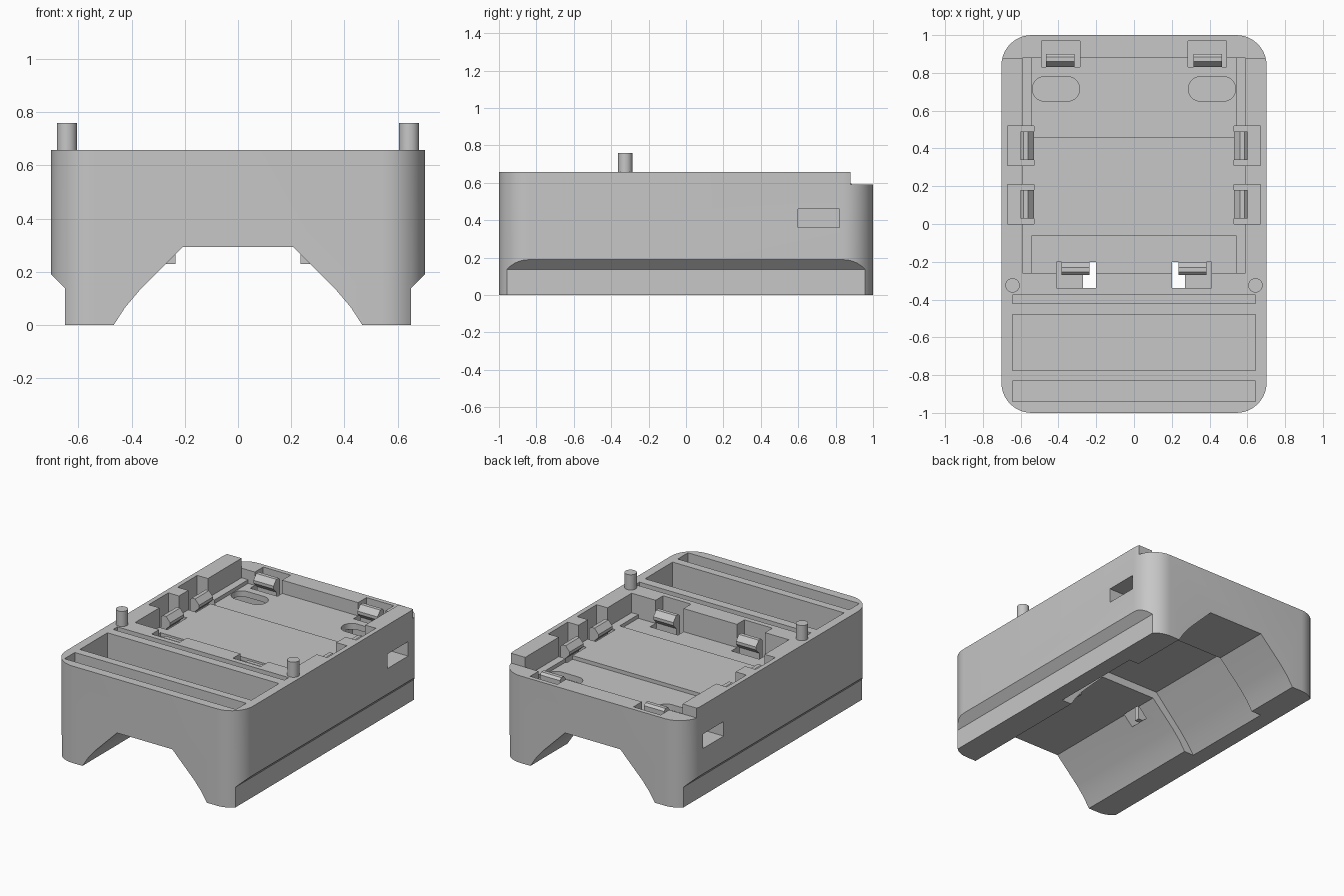
import bpy, bmesh
from math import radians, cos, sin, pi
from mathutils import Vector

default = bpy.data.objects.get("Cube")
if default:
    bpy.data.objects.remove(default, do_unlink=True)

GREY = (0.57, 0.57, 0.57, 1)
mat = bpy.data.materials.new("matte grey")
mat.use_nodes = True
mat.diffuse_color = GREY
mat.node_tree.nodes["Principled BSDF"].inputs["Base Color"].default_value = GREY


def prism(name, points, direction):
    """Extrude a planar loop of points along a direction."""
    bm = bmesh.new()
    face = bm.faces.new([bm.verts.new(p) for p in points])
    out = bmesh.ops.extrude_face_region(bm, geom=[face])
    verts = [g for g in out["geom"] if isinstance(g, bmesh.types.BMVert)]
    bmesh.ops.translate(bm, verts=verts, vec=Vector(direction))
    bmesh.ops.recalc_face_normals(bm, faces=bm.faces)
    mesh = bpy.data.meshes.new(name)
    bm.to_mesh(mesh)
    bm.free()
    mesh.materials.append(mat)
    ob = bpy.data.objects.new(name, mesh)
    bpy.context.collection.objects.link(ob)
    return ob


def box(name, x0, x1, y0, y1, z0, z1):
    return prism(name, [(x0, y0, z0), (x1, y0, z0), (x1, y1, z0), (x0, y1, z0)],
                 (0, 0, z1 - z0))


def rounded(name, cx, cy, hx, hy, r, z0, z1, steps=10):
    """Upright block with rounded corners."""
    pts = []
    for q, (sx, sy) in enumerate([(1, 1), (-1, 1), (-1, -1), (1, -1)]):
        for i in range(steps + 1):
            a = (q + i / steps) * pi / 2
            pts.append((cx + sx * (hx - r) + r * cos(a),
                        cy + sy * (hy - r) + r * sin(a), z0))
    return prism(name, pts, (0, 0, z1 - z0))


def cut(target, cutter):
    cutter.hide_render = True
    mod = target.modifiers.new("cut", "BOOLEAN")
    mod.operation = "DIFFERENCE"
    mod.solver = "EXACT"
    mod.object = cutter
    bpy.context.view_layer.objects.active = target
    bpy.ops.object.modifier_apply(modifier=mod.name)
    bpy.data.objects.remove(cutter, do_unlink=True)


def smooth(ob):
    bpy.ops.object.select_all(action="DESELECT")
    ob.select_set(True)
    bpy.context.view_layer.objects.active = ob
    bpy.ops.object.shade_smooth_by_angle(angle=radians(25))


def arch(name, half, y0, y1):
    loop = half + [(-x, z) for x, z in reversed(half)]
    return prism(name, [(x, y0, z) for x, z in loop], (0, y1 - y0, 0))


TOP, FLOOR, LOW = 0.657, 0.525, 0.5
body = rounded("case_body", 0, 0, 0.702, 1, 0.16, 0, TOP)

# Lowered rear lip
cut(body, box("cutter", -1, 1, 0.88, 1.2, 0.59, 1))

# Arched channel underneath, with a wider middle section
cut(body, arch("cutter", [(0.5, -0.05), (0.467, 0), (0.425, 0.065), (0.37, 0.13),
                          (0.207, 0.293)], -1.2, 1.2))
cut(body, arch("cutter", [(0.57, -0.05), (0.54, 0), (0.49, 0.07), (0.43, 0.14),
                          (0.235, 0.345)], -0.06, 0.6))

# Main pocket with its two deeper areas
cut(body, box("cutter", -0.59, 0.59, -0.26, 0.88, FLOOR, 1))
cut(body, box("cutter", -0.54, 0.54, 0.46, 0.88, LOW, 1))
cut(body, box("cutter", -0.54, 0.54, -0.26, -0.06, LOW, 1))

# Three open trays at the front
for y0, y1 in [(-0.94, -0.83), (-0.775, -0.48), (-0.42, -0.375)]:
    cut(body, box("cutter", -0.643, 0.643, y0, y1, 0.36, 1))


def clip(name, origin, inward, side, top, bottom):
    """Snap clip with a sloped nose; origin is the back middle of the stem."""
    profile = [(0, bottom), (0, top - 0.015), (0.015, top), (0.04, top),
               (0.07, top - 0.035), (0.07, top - 0.055), (0.035, top - 0.09),
               (0.035, bottom)]
    o, n, s = (Vector((*v, 0)) for v in (origin, inward, side))
    pts = [o - s * 0.075 + n * u + Vector((0, 0, z)) for u, z in profile]
    return prism(name, pts, s * 0.15)


for s, label in [(1, "left"), (-1, "right")]:
    # Undercut along the lower side wall
    cut(body, prism("cutter", [(s * x, -1.2, z) for x, z in
                               [(0.65, -0.1), (0.65, 0.137), (0.8, 0.287), (0.8, -0.1)]],
                    (0, 2.4, 0)))
    # Oval cable hole joined to the side window
    x0, x1 = sorted((s * 0.285, s * 0.9))
    cut(body, box("cutter", x0, x1, 0.6, 0.82, 0.362, 0.46))
    cut(body, rounded("cutter", s * 0.413, 0.715, 0.125, 0.065, 0.064, 0.4, 0.6, 8))

    # Wells around the clips
    wells = [(0.285, 0.49, 0.83, 0.97, 0.33), (0.2, 0.41, -0.34, -0.2, 0.23),
             (0.53, 0.67, 0.31, 0.52, 0.36), (0.53, 0.67, 0.0, 0.21, 0.36)]
    for a, b, y0, y1, z in wells:
        x0, x1 = sorted((s * a, s * b))
        cut(body, box("cutter", x0, x1, y0, y1, z, 1))

    # Snap clips
    clip(f"rear_clip_{label}", (s * 0.39, 0.9), (0, -1), (1, 0), 0.595, 0.32)
    clip(f"front_clip_{label}", (s * 0.31, -0.27), (0, 1), (1, 0), 0.61, 0.23)
    for n, y in enumerate((0.415, 0.105), 1):
        clip(f"side_clip_{label}_{n}", (s * 0.6, y), (-s, 0), (0, 1), 0.595, 0.35)

    # Locating peg
    smooth(rounded(f"peg_{label}", s * 0.643, -0.325, 0.038, 0.038, 0.0379,
                   TOP - 0.02, 0.76, 6))

smooth(body)
